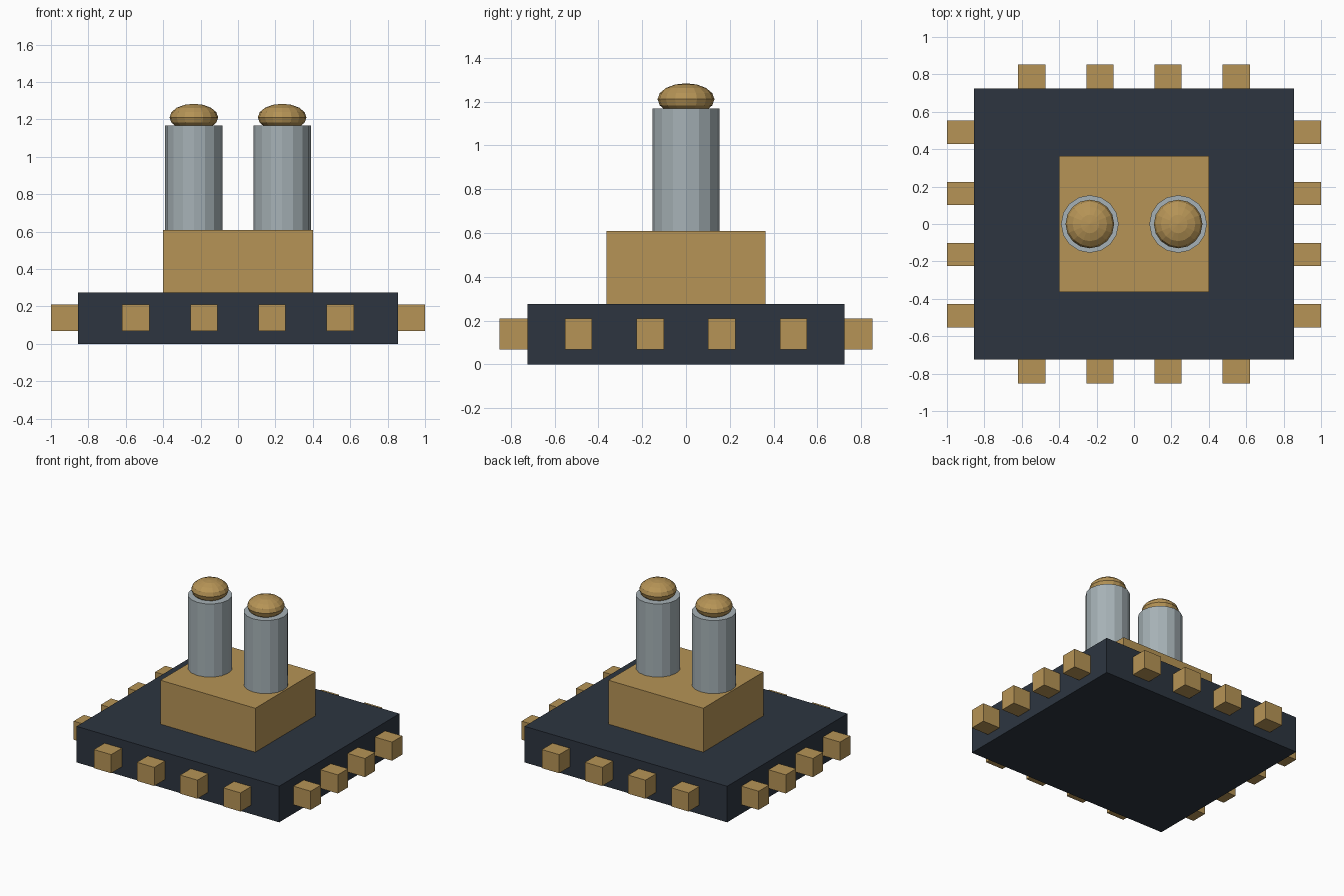
import bpy
import math

default = bpy.data.objects.get("Cube")
if default:
    bpy.data.objects.remove(default, do_unlink=True)


def material(name, rgb):
    m = bpy.data.materials.new(name)
    m.use_nodes = True
    m.diffuse_color = (*rgb, 1)
    m.node_tree.nodes["Principled BSDF"].inputs["Base Color"].default_value = (*rgb, 1)
    return m


dark = material("dark slate", (0.026, 0.036, 0.051))
gold = material("brass", (0.468, 0.296, 0.093))
steel = material("steel grey", (0.38, 0.44, 0.465))


def finish(name, mat):
    ob = bpy.context.object
    ob.name = name
    ob.data.materials.append(mat)
    return ob


def box(name, lo, hi, mat):
    centre = [(a + b) / 2 for a, b in zip(lo, hi)]
    bpy.ops.mesh.primitive_cube_add(size=1, location=centre)
    ob = finish(name, mat)
    ob.scale = [b - a for a, b in zip(lo, hi)]
    return ob


BX, BY, BZ = 0.855, 0.725, 0.275      # base half sizes and height
TOP = 0.61                            # top of the central block

# Base slab and central block
box("base_slab", (-BX, -BY, 0), (BX, BY, BZ), dark)
box("centre_block", (-0.4, -0.363, BZ), (0.4, 0.363, TOP), gold)

# Four contact pins along every side
for i in range(4):
    px = (i - 1.5) * 0.364
    py = (i - 1.5) * 0.327
    for s, fb, lr in ((-1, "front", "right"), (1, "back", "left")):
        y0, y1 = sorted((s * (BY - 0.02), s * 0.853))
        box(f"{fb}_pin_{i + 1}", (px - 0.073, y0, 0.068), (px + 0.073, y1, 0.21), gold)
        x0, x1 = sorted((s * (BX - 0.02), s * 1.0))
        box(f"{lr}_pin_{i + 1}", (x0, py - 0.062, 0.068), (x1, py + 0.062, 0.21), gold)

# Two posts with flattened round caps
for s, side in ((-1, "right"), (1, "left")):
    bpy.ops.mesh.primitive_cylinder_add(vertices=16, radius=0.154, depth=1.168 - TOP,
                                        location=(s * 0.236, 0, (1.168 + TOP) / 2))
    finish(f"{side}_post", steel)
    bpy.ops.mesh.primitive_uv_sphere_add(segments=16, ring_count=8, radius=0.13,
                                         location=(s * 0.236, 0, 1.211))
    cap = finish(f"{side}_post_cap", gold)
    cap.scale.z = 0.56
